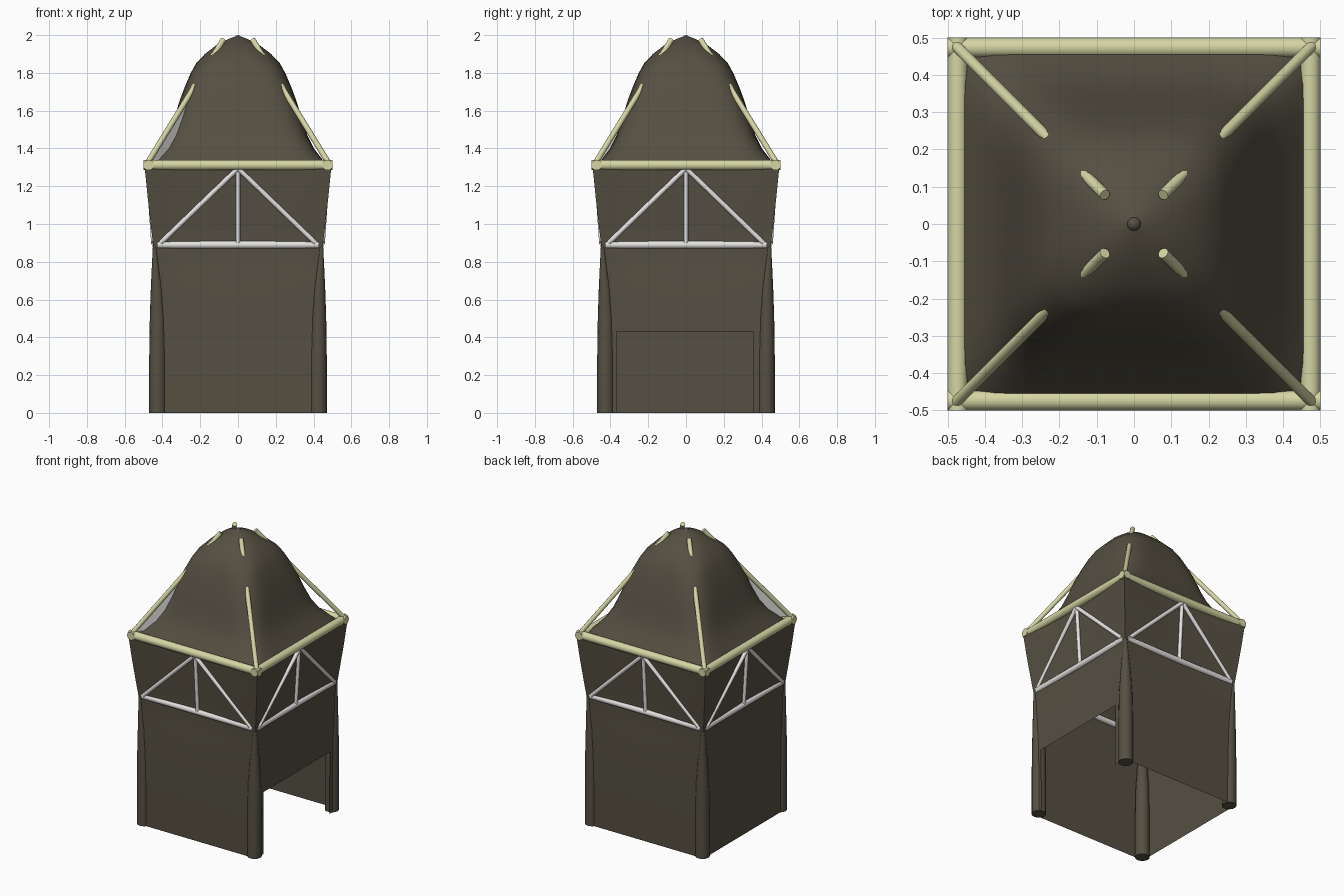
import bpy, bmesh, math
from mathutils import Vector, Matrix

if "Cube" in bpy.data.objects:
    bpy.data.objects.remove(bpy.data.objects["Cube"])


def material(name, rgb):
    m = bpy.data.materials.new(name)
    m.diffuse_color = (*rgb, 1)
    m.use_nodes = True
    m.node_tree.nodes["Principled BSDF"].inputs["Base Color"].default_value = m.diffuse_color
    return m


CANVAS = material("dark_canvas", (0.091, 0.079, 0.054))
CREAM = material("pale_yellow_wood", (0.66, 0.67, 0.37))
WHITE = material("white_metal", (0.78, 0.77, 0.76))


def finish(name, bm, mat, angle=40):
    bmesh.ops.recalc_face_normals(bm, faces=bm.faces)
    me = bpy.data.meshes.new(name)
    bm.to_mesh(me)
    bm.free()
    me.materials.append(mat)
    ob = bpy.data.objects.new(name, me)
    bpy.context.collection.objects.link(ob)
    bpy.ops.object.select_all(action='DESELECT')
    ob.select_set(True)
    bpy.context.view_layer.objects.active = ob
    bpy.ops.object.shade_smooth_by_angle(angle=math.radians(angle))
    return ob


def rod(bm, a, b, r, sides=16):
    a, b = Vector(a), Vector(b)
    d = b - a
    mat = Matrix.Translation((a + b) / 2) @ d.to_track_quat('Z', 'Y').to_matrix().to_4x4()
    bmesh.ops.create_cone(bm, cap_ends=True, segments=sides, radius1=r, radius2=r,
                          depth=d.length, matrix=mat)


def loft(bm, rings, cap=False):
    rows = [[bm.verts.new(p) for p in ring] for ring in rings]
    n = len(rows[0])
    for lo, hi in zip(rows, rows[1:]):
        for i in range(n):
            bm.faces.new((lo[i], lo[(i + 1) % n], hi[(i + 1) % n], hi[i]))
    if cap:
        bm.faces.new(rows[0])
        bm.faces.new(rows[-1])


SIDES = {"front": 0, "right": 1, "back": 2, "left": 3}
# wall profile: height, distance at corners, sag of the cloth at mid-span
WALL = [(0, .452, 0), (.43, .454, 0), (.6, .453, 0), (.75, .45, .004),
        (.87, .447, .012), (.98, .460, .018), (1.14, .478, .026), (1.31, .495, .033)]
COLS = [-1, -.81, -.4, 0, .4, .79, 1]

for side, k in SIDES.items():
    rot = Matrix.Rotation(k * math.pi / 2, 4, 'Z')
    # canvas wall, with a low doorway on the right side
    bm = bmesh.new()
    grid = [[bm.verts.new((u * d, -(d - sag * (1 - abs(u))), z)) for u in COLS]
            for z, d, sag in WALL]
    for j in range(len(WALL) - 1):
        for i in range(len(COLS) - 1):
            if side == "right" and j == 0 and 1 <= i <= 4:
                continue
            bm.faces.new((grid[j][i], grid[j][i + 1], grid[j + 1][i + 1], grid[j + 1][i]))
    bm.transform(rot)
    finish(side + "_wall", bm, CANVAS)

    # white truss above the wall
    bm = bmesh.new()
    rod(bm, (-.425, -.437, .89), (.425, -.437, .89), .02)
    rod(bm, (0, -.443, .89), (0, -.47, 1.3), .012)
    for s in (-1, 1):
        rod(bm, (s * .41, -.447, .9), (0, -.474, 1.295), .013)
    bm.transform(rot)
    finish(side + "_truss", bm, WHITE)

    # eave beam
    bm = bmesh.new()
    rod(bm, (-.5, -.473, 1.312), (.5, -.473, 1.312), .027, 20)
    bm.transform(rot)
    finish(side + "_eave_beam", bm, CREAM)

    # rolled corner column, tapering into the waist
    bm = bmesh.new()
    rings = []
    for z, outer, r in [(0, .47, .046), (.3, .47, .046), (.5, .467, .042),
                        (.65, .462, .033), (.78, .456, .02), (.88, .451, .009)]:
        c = outer - r
        rings.append([(c + r * math.cos(t * math.pi / 8), -c + r * math.sin(t * math.pi / 8), z)
                      for t in range(16)])
    loft(bm, rings, True)
    bm.transform(rot)
    finish(side + "_corner_column", bm, CANVAS, 60)

    # straight hip pole, sinking into the cloth half way up
    bm = bmesh.new()
    rod(bm, (.478, -.478, 1.325), (.078, -.078, 1.975), .015, 12)
    bm.transform(rot)
    finish(side + "_hip_pole", bm, CREAM)

# bell-shaped roof cloth: height, half width, squareness
ROOF = [(1.315, .468, 14), (1.34, .448, 12), (1.40, .402, 8), (1.47, .367, 6.5),
        (1.56, .337, 5.5), (1.65, .31, 5), (1.73, .28, 4.5), (1.80, .25, 4),
        (1.85, .222, 3.5), (1.90, .175, 2.8), (1.95, .11, 2.3), (1.98, .05, 2), (1.992, .018, 2)]
bm = bmesh.new()
rings = []
for z, w, n in ROOF:
    ring = []
    for t in range(64):
        c, s = math.cos(t * math.pi / 32), math.sin(t * math.pi / 32)
        f = w / (abs(c) ** n + abs(s) ** n) ** (1 / n)
        ring.append((f * c, f * s, z))
    rings.append(ring)
loft(bm, rings)
finish("roof_cloth", bm, CANVAS, 80)

# small knob at the peak
bm = bmesh.new()
bmesh.ops.create_uvsphere(bm, u_segments=12, v_segments=8, radius=.02,
                          matrix=Matrix.Translation((0, 0, 1.98)))
finish("peak_knob", bm, CANVAS, 80)

# thin pale gusset under the front left hip pole
bm = bmesh.new()
tri = [(-.47, 1.335), (-.30, 1.335), (-.24, 1.71)]
o = .003
loft(bm, [[(x + s * o, x - s * o, z) for x, z in tri] for s in (-1, 1)], True)
finish("front_left_gusset", bm, WHITE, 20)
